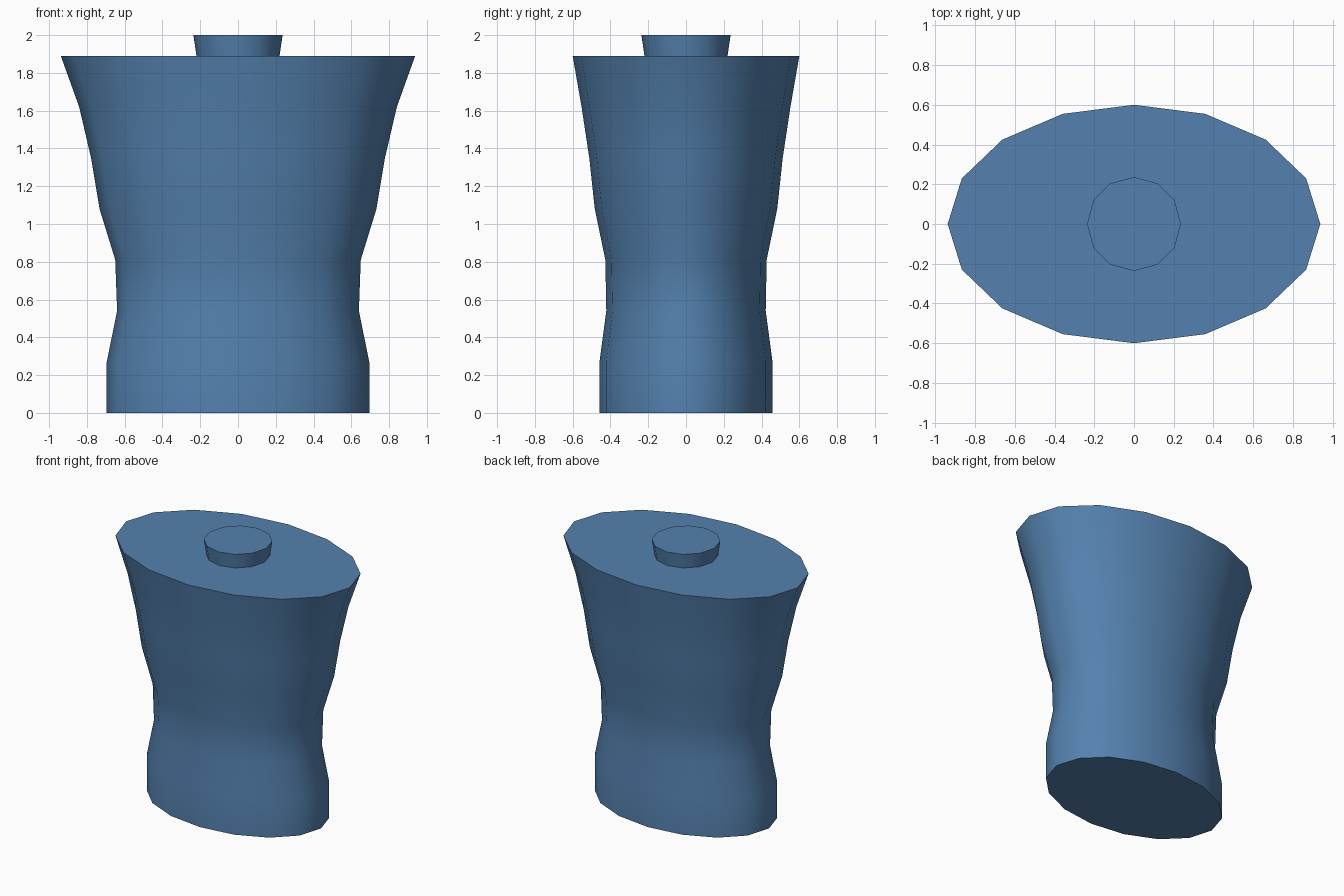
import bpy, math

if "Cube" in bpy.data.objects:
    bpy.data.objects.remove(bpy.data.objects["Cube"], do_unlink=True)

# Single blue material
blue = bpy.data.materials.new("steel_blue")
blue.use_nodes = True
color = (0.089, 0.220, 0.425, 1.0)
blue.diffuse_color = color
blue.node_tree.nodes["Principled BSDF"].inputs["Base Color"].default_value = color


def loft(name, rings, sides):
    """Stack elliptical rings (z, x radius, y radius) and cap both ends."""
    verts, faces = [], []
    for z, rx, ry in rings:
        for i in range(sides):
            a = math.tau * i / sides
            verts.append((rx * math.cos(a), ry * math.sin(a), z))
    for r in range(len(rings) - 1):
        for i in range(sides):
            j = (i + 1) % sides
            lo, hi = r * sides, (r + 1) * sides
            faces.append((lo + i, lo + j, hi + j, hi + i))
    faces.append(tuple(reversed(range(sides))))
    faces.append(tuple(range(len(verts) - sides, len(verts))))
    mesh = bpy.data.meshes.new(name)
    mesh.from_pydata(verts, [], faces)
    mesh.materials.append(blue)
    obj = bpy.data.objects.new(name, mesh)
    bpy.context.collection.objects.link(obj)
    # Smooth sides, crisp cap rims
    bpy.ops.object.select_all(action="DESELECT")
    obj.select_set(True)
    bpy.context.view_layer.objects.active = obj
    bpy.ops.object.shade_smooth_by_angle(angle=math.radians(40))
    return obj


# Torso: straight hips, narrow waist, wide flat shoulders, evenly spaced rings
radii = [(0.695, 0.458), (0.695, 0.458), (0.64, 0.422), (0.65, 0.427),
         (0.733, 0.483), (0.778, 0.512), (0.841, 0.553), (0.938, 0.60)]
loft("torso", [(0.27 * i, rx, ry) for i, (rx, ry) in enumerate(radii)], 16)

# Neck: short stub flaring upward, seated slightly into the shoulders
loft("neck", [(1.85, 0.214, 0.214), (2.0, 0.236, 0.236)], 12)
